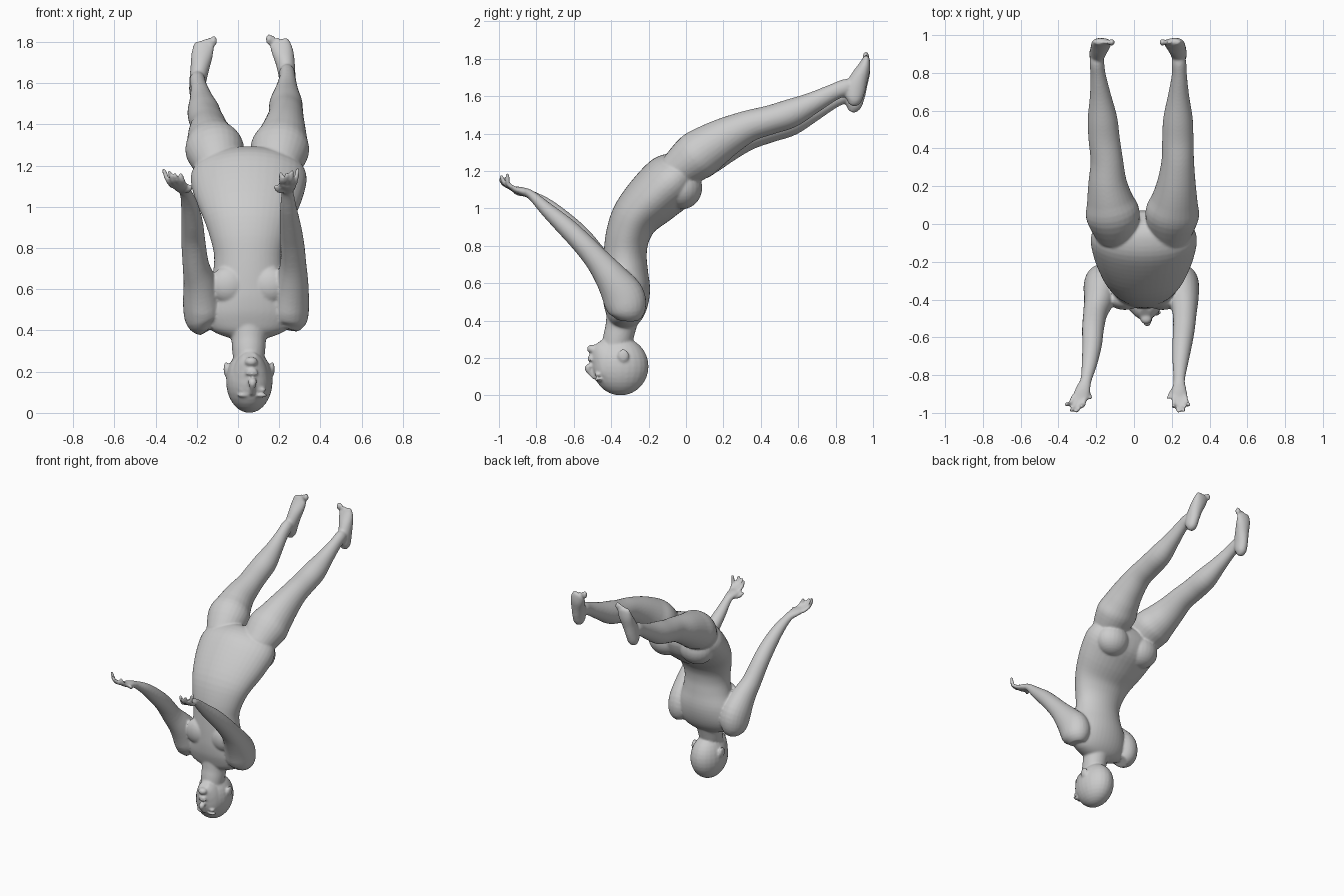
import bpy, bmesh
from math import sin, cos, pi
from mathutils import Vector, Matrix

bm = bmesh.new()
MID = 0.052  # body's mid-plane in x


def spline(rows, steps=4):
    """Catmull-Rom through rows of (x, y, z, half width, half depth)."""
    rows = [Vector(r) for r in rows]
    pts = [rows[0]] + rows + [rows[-1]]
    out = []
    for i in range(1, len(pts) - 2):
        a, b, c, d = pts[i - 1:i + 3]
        for s in range(steps):
            t = s / steps
            out.append(0.5 * (2 * b + (c - a) * t + (2 * a - 5 * b + 4 * c - d) * t * t
                              + (3 * b - a - 3 * c + d) * t ** 3))
    return out + [rows[-1]]


def loft(rows, n=24):
    """Closed tube of elliptical rings square to the path."""
    pts = spline(rows)
    cen = [Vector(p[:3]) for p in pts]
    rings = []
    for i, p in enumerate(pts):
        t = (cen[min(i + 1, len(cen) - 1)] - cen[max(i - 1, 0)]).normalized()
        side = Vector((1, 0, 0))
        side = (side - t * side.dot(t)).normalized()
        deep = t.cross(side)
        rx, rd = max(p[3], 0.003), max(p[4], 0.003)
        rings.append([bm.verts.new(cen[i] + side * rx * cos(2 * pi * k / n)
                                   + deep * rd * sin(2 * pi * k / n)) for k in range(n)])
    faces = [bm.faces.new(rings[0][::-1]), bm.faces.new(rings[-1])]
    for a, b in zip(rings, rings[1:]):
        for k in range(n):
            j = (k + 1) % n
            faces.append(bm.faces.new((a[k], a[j], b[j], b[k])))
    bmesh.ops.recalc_face_normals(bm, faces=faces)


def ball(c, r):
    bmesh.ops.create_uvsphere(bm, u_segments=24, v_segments=16, radius=1,
                              matrix=Matrix.Translation(c) @ Matrix.Diagonal((*r, 1)))


# torso, from shoulders up to crotch
loft([(MID, y, z, rx, rd) for y, z, rx, rd in (
    (-.34, .36, .08, .05), (-.335, .40, .18, .085), (-.325, .47, .22, .115),
    (-.32, .56, .21, .128), (-.325, .66, .178, .122), (-.325, .76, .168, .115),
    (-.31, .86, .19, .118), (-.265, .96, .225, .13), (-.17, 1.06, .265, .15),
    (-.07, 1.15, .28, .155), (.0, 1.21, .23, .11), (.03, 1.235, .12, .05))], 40)
for s in (-1, 1):
    ball((MID + s * .125, -.025, 1.11), (.125, .112, .115))      # buttocks
    ball((MID + s * .10, -.40, .62), (.09, .055, .09))           # chest

# neck and head
loft([(MID, -.385, .22, .07, .07), (MID, -.365, .30, .08, .08),
      (MID, -.35, .36, .085, .082), (MID, -.335, .44, .10, .09)])
ball((MID + .003, -.35, .155), (.113, .15, .155))
loft([(MID + .006, y, z, rx, rd) for y, z, rx, rd in (
    (-.38, .06, .07, .06), (-.395, .12, .095, .095), (-.41, .18, .093, .098),
    (-.435, .225, .078, .085), (-.46, .258, .055, .062), (-.475, .278, .03, .035))])
NX = MID + .018
loft([(NX, -.485, .09, .012, .012), (NX, -.512, .125, .014, .018),
      (NX, -.522, .148, .022, .02), (NX, -.505, .163, .018, .012)], 12)   # nose
ball((NX - .003, -.51, .19), (.032, .016, .008))                          # lips
ball((NX - .003, -.51, .206), (.028, .016, .008))
ball((NX - .006, -.50, .248), (.032, .03, .024))                          # chin
for s in (-1, 1):
    ball((NX + s * .045, -.47, .112), (.022, .018, .012))                 # eyes
    ball((NX + s * .042, -.468, .085), (.032, .02, .01))                  # brows
    ball((MID + .002 + s * .112, -.335, .212), (.012, .03, .036))         # ears

# arms: (y, z, half width, half depth) shared, x per side
ARM = ((-.315, .405, .05, .06), (-.315, .45, .088, .1), (-.335, .53, .095, .113),
       (-.40, .63, .08, .088), (-.47, .72, .064, .068), (-.555, .815, .058, .058),
       (-.64, .90, .052, .052), (-.74, .99, .041, .039), (-.825, 1.07, .03, .025),
       (-.87, 1.09, .038, .022), (-.91, 1.10, .043, .018), (-.935, 1.108, .036, .012))
LEFT_X = (-.14, -.165, -.172, -.185, -.205, -.217, -.222, -.236, -.254, -.268, -.28, -.288)
RIGHT_X = (.24, .248, .25, .262, .268, .264, .255, .245, .24, .239, .24, .241)
for xs, lift, hx, hz in ((LEFT_X, .022, -.288, 0), (RIGHT_X, 0, .241, .004)):
    s = 1 if hx > 0 else -1
    loft([(x, y, z + lift * (5 <= i < 8), rx, rd)
          for i, (x, (y, z, rx, rd)) in enumerate(zip(xs, ARM))])
    lean = -.03 if s < 0 else .008
    # fingers, index to little
    for k, (tip_y, tip_z) in enumerate(((-.965, 1.165), (-.99, 1.163), (-.985, 1.175), (-.955, 1.185))):
        o = s * (k - 1.5)
        x0, x1 = hx + o * .02, hx + lean + o * .027
        loft([(x0, -.91, 1.10 + hz, .013, .012),
              ((x0 + x1) / 2, (tip_y - .925) / 2 - .01, 1.125 + hz, .0125, .0125),
              (x1, tip_y, tip_z - .012 + hz, .011, .011),
              (x1, tip_y - .002, tip_z + hz, .006, .006)], 10)
    # thumb
    loft([(hx - s * .005, -.85, 1.08, .015, .015), (hx - s * .035, -.885, 1.078, .015, .014),
          (hx - s * .054, -.912, 1.088, .012, .012), (hx - s * .062, -.925, 1.105, .007, .007)], 10)

# legs: (y, z, half width, half depth) for the right one, left hangs lower by drop
LEG = ((-.06, 1.19, .11, .10), (.05, 1.275, .143, .13), (.13, 1.33, .122, .122),
       (.22, 1.385, .102, .105), (.335, 1.44, .086, .085), (.45, 1.473, .083, .078),
       (.56, 1.508, .078, .077), (.68, 1.565, .056, .058), (.79, 1.622, .04, .045),
       (.86, 1.648, .038, .045), (.91, 1.66, .025, .03))
DROP = (0, .0, .015, .03, .042, .042, .042, .042, .04, .035, .03)
LEG_X = ((-.09, -.112, -.128, -.14, -.144, -.158, -.167, -.178, -.19, -.197, -.197),
         (.19, .202, .215, .225, .232, .232, .233, .236, .24, .238, .236))
# feet from heel to toes
FOOT = ((.882, 1.553, .018, .018), (.895, 1.58, .036, .044), (.903, 1.635, .041, .056),
        (.925, 1.695, .046, .048), (.95, 1.75, .052, .036), (.962, 1.79, .05, .022),
        (.962, 1.805, .042, .015))
FOOT_X = ((-.2, -.2, -.195, -.185, -.175, -.167, -.164), (.243, .242, .238, .23, .217, .203, .197))
for i, s in enumerate((-1, 1)):
    low = 1 - i
    loft([(x, y, z - d * low, rx, rd) for x, (y, z, rx, rd), d in zip(LEG_X[i], LEG, DROP)], 28)
    loft([(x, y, z - low * .035 * (1 - k / 8), rx, rd)
          for k, (x, (y, z, rx, rd)) in enumerate(zip(FOOT_X[i], FOOT))])
    # toes, big toe on the inner side
    for k in range(5):
        x = FOOT_X[i][-1] + s * (k - 2) * .02 - s * .006
        r = .018 if k == 0 else .012
        ball((x, .962, 1.812 - .007 * k - .008 * low), (r * .9, r, .026))

# fuse all parts into one smooth skin
mesh = bpy.data.meshes.new("body")
bm.to_mesh(mesh)
bm.free()
body = bpy.data.objects.new("body", mesh)
bpy.context.collection.objects.link(body)
mesh.shade_smooth()
fuse = body.modifiers.new("fuse", 'REMESH')
fuse.mode = 'VOXEL'
fuse.voxel_size = 0.007
fuse.use_smooth_shade = True
soften = body.modifiers.new("soften", 'SMOOTH')
soften.factor = 0.5
soften.iterations = 6
